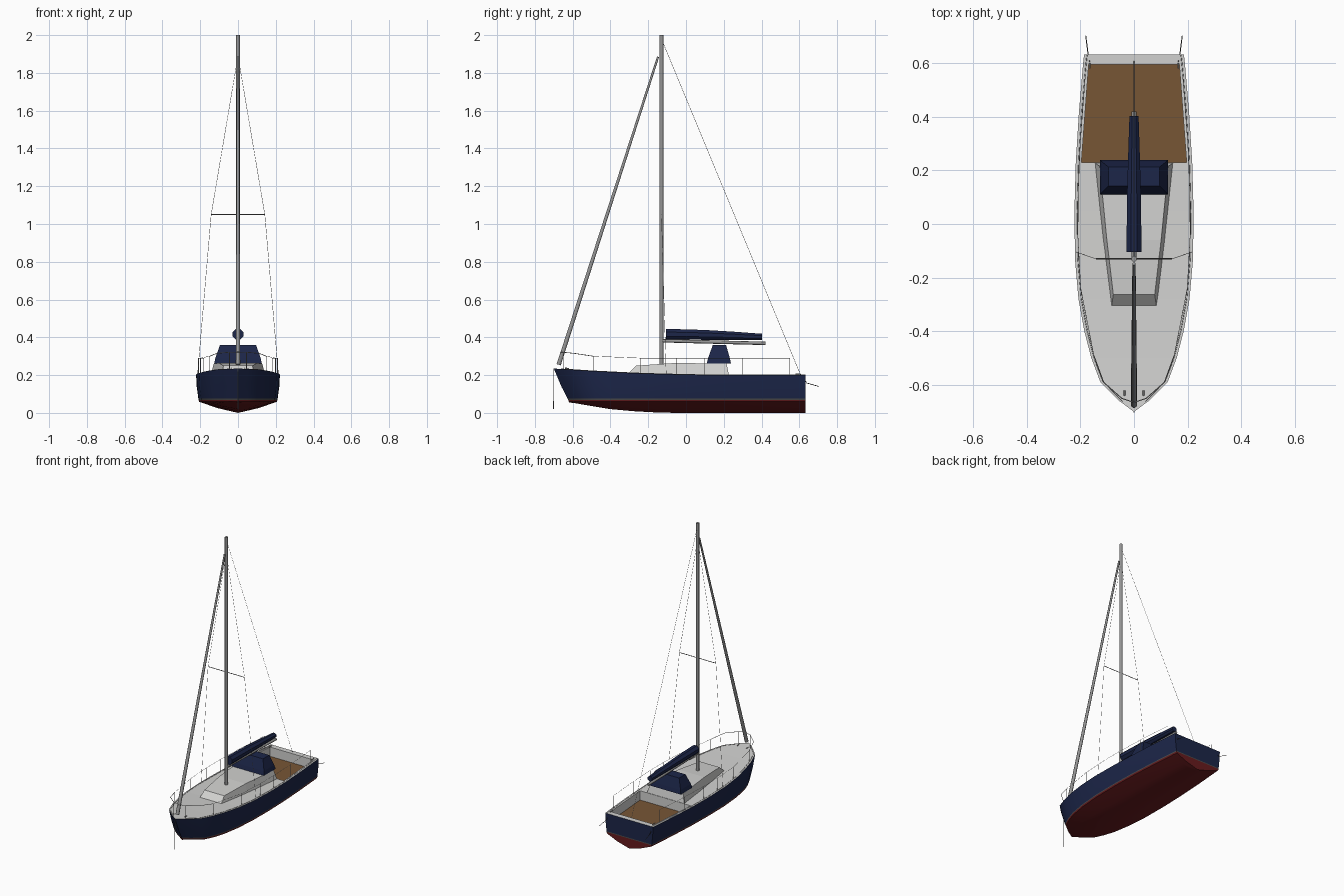
import bpy, bmesh

cube = bpy.data.objects.get("Cube")
if cube:
    bpy.data.objects.remove(cube, do_unlink=True)


def material(name, r, g, b):
    m = bpy.data.materials.new(name)
    m.use_nodes = True
    m.diffuse_color = (r, g, b, 1)
    m.node_tree.nodes["Principled BSDF"].inputs["Base Color"].default_value = (r, g, b, 1)
    return m


NAVY = material("navy", 0.0115, 0.019, 0.066)
RED = material("antifouling red", 0.135, 0.011, 0.013)
DECK = material("deck grey", 0.64, 0.64, 0.63)
TEAK = material("teak brown", 0.185, 0.092, 0.036)
METAL = material("spar grey", 0.3, 0.3, 0.3)
STEEL = material("stainless steel", 0.45, 0.45, 0.45)
DARK = material("dark grey", 0.07, 0.07, 0.07)


def add_mesh(name, verts, faces, mats, index=None, smooth=False):
    """Make an object; index(face) chooses the material slot."""
    me = bpy.data.meshes.new(name)
    me.from_pydata(verts, [], faces)
    for m in mats:
        me.materials.append(m)
    bm = bmesh.new()
    bm.from_mesh(me)
    bmesh.ops.remove_doubles(bm, verts=bm.verts, dist=1e-5)
    bmesh.ops.recalc_face_normals(bm, faces=bm.faces)
    if index:
        for f in bm.faces:
            f.material_index = index(f)
    bm.to_mesh(me)
    bm.free()
    ob = bpy.data.objects.new(name, me)
    bpy.context.collection.objects.link(ob)
    if smooth:
        bpy.ops.object.select_all(action='DESELECT')
        ob.select_set(True)
        bpy.context.view_layer.objects.active = ob
        bpy.ops.object.shade_smooth_by_angle()


def loft(name, rings, mats):
    """Skin closed rings of equal length and cap both ends."""
    n = len(rings[0])
    verts = [v for ring in rings for v in ring]
    faces = [(a * n + i, a * n + (i + 1) % n, (a + 1) * n + (i + 1) % n, (a + 1) * n + i)
             for a in range(len(rings) - 1) for i in range(n)]
    faces += [tuple(range(n)), tuple(range(len(verts) - n, len(verts)))]
    add_mesh(name, verts, faces, mats)


def tube(name, pts, r, mat, sides=2, taper=1.0):
    """Round bar along pts; taper is the end radius over the start radius."""
    cu = bpy.data.curves.new(name, 'CURVE')
    cu.dimensions = '3D'
    cu.bevel_depth, cu.bevel_resolution, cu.use_fill_caps = r, sides, True
    sp = cu.splines.new('POLY')
    sp.points.add(len(pts) - 1)
    for i, (p, co) in enumerate(zip(sp.points, pts)):
        p.co = (*co, 1)
        p.radius = 1 + (taper - 1) * i / (len(pts) - 1)
    cu.materials.append(mat)
    ob = bpy.data.objects.new(name, cu)
    bpy.context.collection.objects.link(ob)


def pair(name, pts, r, mat, sides=0):
    for side, s in (("left", 1), ("right", -1)):
        tube(f"{side}_{name}", [(s * x, y, z) for x, y, z in pts], r, mat, sides)


# Hull stations: y, half beam, sheer height, keel height
STATIONS = [(-0.70, 0.0, 0.235, 0.055), (-0.66, 0.054, 0.232, 0.052), (-0.59, 0.125, 0.228, 0.043),
            (-0.5, 0.159, 0.222, 0.032), (-0.4, 0.185, 0.217, 0.02), (-0.28, 0.207, 0.211, 0.009),
            (-0.13, 0.22, 0.206, 0.001), (0.05, 0.222, 0.202, 0.0), (0.23, 0.217, 0.2, 0.0),
            (0.42, 0.205, 0.2, 0.0), (0.595, 0.19, 0.2, 0.0), (0.632, 0.186, 0.2, 0.0)]
CHINE, STRIPE_LOW, STRIPE_TOP = 0.059, 0.069, 0.075


def sheer(y):
    """Half beam and deck height at y."""
    for a, b in zip(STATIONS, STATIONS[1:]):
        if y <= b[0]:
            t = (y - a[0]) / (b[0] - a[0])
            return a[1] + t * (b[1] - a[1]), a[2] + t * (b[2] - a[2])


def section(y, w, top, keel):
    rake = 0.08 * max(0, min(1, (-y - 0.4) / 0.3))
    half = [(w, y, top), (w * 0.985, y + rake * 0.5, 0.14), (w * 0.945, y + rake * 0.92, STRIPE_TOP),
            (w * 0.94, y + rake * 0.95, STRIPE_LOW), (w * 0.925, y + rake, CHINE),
            (w * 0.5, y + rake, keel + (CHINE - keel) * 0.44)]
    return half + [(0, y + rake, keel)] + [(-x, b, c) for x, b, c in reversed(half)]


# Hull skin, open at the top
rings = [section(*s) for s in STATIONS]
n = len(rings[0])
verts = [v for r in rings for v in r]
faces = [(a * n + i, a * n + i + 1, (a + 1) * n + i + 1, (a + 1) * n + i)
         for a in range(len(rings) - 1) for i in range(n - 1)]
last = (len(rings) - 1) * n
faces += [(last + i, last + i + 1, last + n - 2 - i, last + n - 1 - i) for i in range(n // 2 - 1)]
faces.append((last + n // 2 - 1, last + n // 2, last + n // 2 + 1))


def hull_colour(f):
    z = f.calc_center_median().z
    return 1 if z < STRIPE_LOW else 2 if z < STRIPE_TOP else 0


add_mesh("hull", verts, faces, [NAVY, RED, DARK], hull_colour, True)

# Deck with an open cockpit well
AFT, STERN, FLOOR = 0.23, 0.595, 0.135
verts, faces = [], []


def quad(*pts):
    faces.append(tuple(range(len(verts), len(verts) + len(pts))))
    verts.extend(pts)


def well(y):
    return 0.196 - 0.027 * (y - AFT) / (STERN - AFT)


for (y0, w0, z0, _), (y1, w1, z1, _) in zip(STATIONS, STATIONS[1:]):
    if AFT <= y0 < STERN:
        a, b = well(y0), well(y1)
        for s in (1, -1):
            quad((s * w0, y0, z0), (s * w1, y1, z1), (s * b, y1, z1), (s * a, y0, z0))
            quad((s * a, y0, z0), (s * b, y1, z1), (s * b, y1, FLOOR), (s * a, y0, FLOOR))
    else:
        quad((w0, y0, z0), (w1, y1, z1), (-w1, y1, z1), (-w0, y0, z0))
for y in (AFT, STERN):
    quad((well(y), y, 0.2), (-well(y), y, 0.2), (-well(y), y, FLOOR), (well(y), y, FLOOR))
add_mesh("deck", verts, faces, [DECK])
a, b = well(AFT), well(STERN)
add_mesh("cockpit_floor", [(a, AFT, FLOOR), (b, STERN, FLOOR), (-b, STERN, FLOOR), (-a, AFT, FLOOR)],
         [(0, 1, 2, 3)], [TEAK])

# Slim toe rail set in from the deck edge
pair("toe_rail", [(w - 0.011, y, z + 0.001) for y, w, z, _ in STATIONS[1:]], 0.0015, STEEL)


# Cabin: cross-sections from front to back
def cabin_ring(yb, yt, wb, wt, zt):
    zb = 0.195
    return [(wb, yb, zb), (wt, yt, zt), (-wt, yt, zt), (-wb, yb, zb)]


loft("cabin", [cabin_ring(-0.322, -0.263, 0.086, 0.077, 0.25), cabin_ring(-0.06, -0.06, 0.116, 0.101, 0.264),
               cabin_ring(0.228, 0.215, 0.146, 0.128, 0.261)], [DECK])


# Spray hood: tapered box
def rect(x, y0, y1, z):
    return [(x, y0, z), (x, y1, z), (-x, y1, z), (-x, y0, z)]


loft("spray_hood", [rect(0.126, 0.11, 0.238, 0.262), rect(0.12, 0.117, 0.232, 0.29),
                    rect(0.095, 0.142, 0.212, 0.36)], [NAVY])

# Spars and furled sails
MAST_Y = -0.13
tube("mast", [(0, MAST_Y, 0.255), (0, MAST_Y, 2.0)], 0.0105, METAL, 3)
tube("boom", [(0, MAST_Y, 0.382), (0, 0.42, 0.368)], 0.009, METAL)
tube("furled_jib", [(0, -0.674, 0.255), (0, -0.148, 1.885)], 0.012, METAL, 3, taper=0.5)


def cover_ring(y, r, z):
    octagon = [(1, .4), (.4, 1), (-.4, 1), (-1, .4), (-1, -.4), (-.4, -1), (.4, -1), (1, -.4)]
    return [(x * r, y, z + v * r) for x, v in octagon]


loft("sail_cover", [cover_ring(-0.105, 0.028, 0.417), cover_ring(0.1, 0.026, 0.413),
                    cover_ring(0.25, 0.022, 0.408), cover_ring(0.402, 0.017, 0.402)], [NAVY])

# Standing rigging
tube("backstay", [(0, MAST_Y, 1.98), (0, 0.607, 0.2)], 0.001, STEEL, 0)
tube("spreaders", [(-0.142, MAST_Y, 1.05), (0.142, MAST_Y, 1.05)], 0.0025, METAL, 0)
pair("shroud", [(0, MAST_Y, 1.89), (0.142, MAST_Y, 1.05), (0.214, -0.105, 0.205)], 0.001, STEEL)

# Guard rails
POSTS = [-0.49, -0.24, -0.05, 0.1, 0.3, 0.55]


def rail(y, z):
    return (sheer(y)[0] - 0.012, y, z)


def rail_height(y):
    return 0.30 if y < -0.3 else 0.29


pair("lifeline", [rail(y, rail_height(y)) for y in POSTS], 0.001, STEEL)
pair("pulpit", [(0, -0.665, 0.322), (0.045, -0.65, 0.321), rail(-0.59, 0.315), rail(-0.49, 0.30)], 0.0018, STEEL)
pair("pulpit_leg", [(0.045, -0.65, 0.23), (0.045, -0.65, 0.321)], 0.0016, STEEL)
for i, y in enumerate(POSTS):
    pair(f"stanchion_{i + 1}", [rail(y, sheer(y)[1]), rail(y, rail_height(y))], 0.0016, STEEL)

# Mooring fittings and lines
pair("bow_cleat", [(0.036, -0.64, 0.236), (0.036, -0.62, 0.235)], 0.0035, STEEL)
pair("stern_cleat", [(0.165, 0.58, 0.204), (0.165, 0.6, 0.204)], 0.0035, STEEL)
pair("stern_line", [(0.165, 0.605, 0.205), (0.172, 0.64, 0.158), (0.18, 0.703, 0.14)], 0.0018, DARK)
tube("bow_line", [(0, -0.70, 0.235), (0, -0.701, 0.02)], 0.002, METAL, 0)
